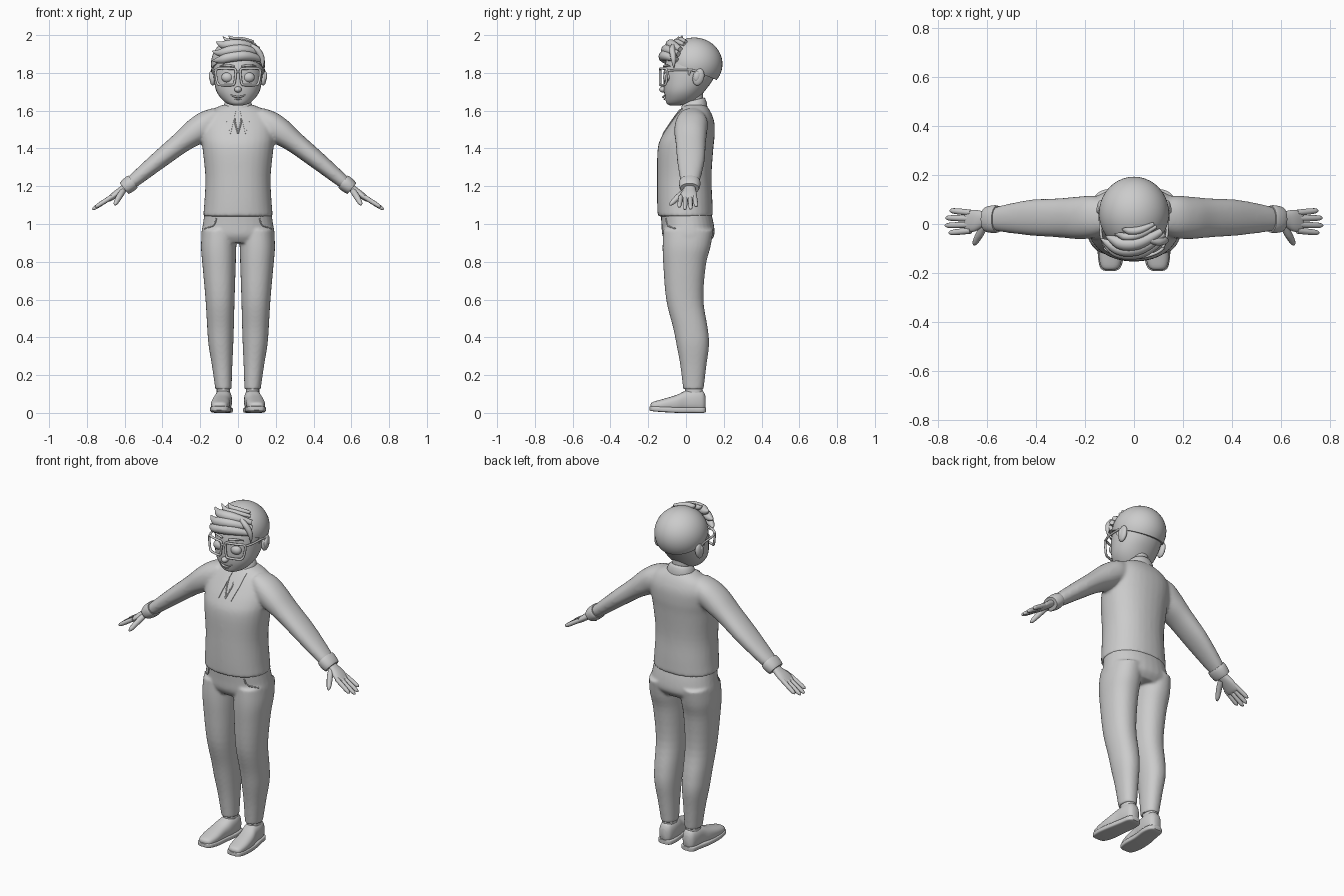
import bpy, bmesh, math
from mathutils import Vector, Matrix

grey = bpy.data.materials.new("plain_grey")
grey.diffuse_color = (0.6, 0.6, 0.6, 1)
UP = (Vector((0, 0, 0)), Vector((1, 0, 0)), Vector((0, 1, 0)), Vector((0, 0, 1)))
ALONG_Y = (Vector((0, 0, 0)), Vector((1, 0, 0)), Vector((0, 0, 1)), Vector((0, 1, 0)))
ARM = (Vector((0.2, 0, 1.508)), Vector((0, 1, 0)), Vector((0.625, 0, 0.781)), Vector((0.781, 0, -0.625)))


def add_object(name, data):
    ob = bpy.data.objects.new(name, data)
    bpy.context.collection.objects.link(ob)
    data.materials.append(grey)
    return ob


def finish(name, bm):
    bmesh.ops.recalc_face_normals(bm, faces=bm.faces)
    me = bpy.data.meshes.new(name)
    bm.to_mesh(me)
    bm.free()
    return add_object(name, me)


def spline_rows(rows, sub):
    """Catmull-Rom interpolation of cross-section rows."""
    out = []
    for i in range(len(rows) - 1):
        a, b, c, d = (rows[max(i - 1, 0)], rows[i], rows[i + 1], rows[min(i + 2, len(rows) - 1)])
        for k in range(sub):
            t = k / sub
            out.append([0.5 * (2 * q + (r - p) * t + (2 * p - 5 * q + 4 * r - s) * t * t
                               + (3 * q - p - 3 * r + s) * t ** 3) for p, q, r, s in zip(a, b, c, d)])
    return out + [list(rows[-1])]


def loft(bm, rows, frame=UP, sides=(1,), power=2.2, n=32, sub=4):
    """Rows are (t, u0, u1, v0, v1): rounded sections along the frame's last axis."""
    o, U, V, W = frame
    for sx in sides:
        rings = []
        for t, u0, u1, v0, v1 in spline_rows(rows, sub):
            ring = []
            for k in range(n):
                c, s = math.cos(2 * math.pi * k / n), math.sin(2 * math.pi * k / n)
                u = (u0 + u1) / 2 + (u1 - u0) / 2 * math.copysign(abs(c) ** (2 / power), c)
                v = (v0 + v1) / 2 + (v1 - v0) / 2 * math.copysign(abs(s) ** (2 / power), s)
                p = o + U * u + V * v + W * t
                ring.append(bm.verts.new((p.x * sx, p.y, p.z)))
            rings.append(ring)
        for a, b in zip(rings, rings[1:]):
            for k in range(n):
                bm.faces.new((a[k], a[(k + 1) % n], b[(k + 1) % n], b[k]))
        bm.faces.new(rings[0])
        bm.faces.new(rings[-1])


def solid(name, rows, **kw):
    bm = bmesh.new()
    loft(bm, rows, **kw)
    return finish(name, bm)


def ball(name, centre, radii, sides=(1,), tilt=0):
    bm = bmesh.new()
    for sx in sides:
        m = (Matrix.Translation((centre[0] * sx, centre[1], centre[2]))
             @ Matrix.Rotation(tilt, 4, 'X') @ Matrix.Diagonal((*radii, 1)))
        bmesh.ops.create_uvsphere(bm, u_segments=32, v_segments=20, radius=1, matrix=m)
    return finish(name, bm)


def tube(name, paths, radius, taper=None, sides=(1,), closed=False):
    cu = bpy.data.curves.new(name, 'CURVE')
    cu.dimensions = '3D'
    cu.bevel_depth = radius
    cu.bevel_resolution = 3
    cu.resolution_u = 6
    cu.use_fill_caps = True
    for pts in paths:
        for sx in sides:
            sp = cu.splines.new('NURBS')
            sp.points.add(len(pts) - 1)
            for i, p in enumerate(pts):
                sp.points[i].co = (p[0] * sx, p[1], p[2], 1)
                sp.points[i].radius = taper[i] if taper else 1
            sp.order_u = 3
            sp.use_endpoint_u = not closed
            sp.use_cyclic_u = closed
    return add_object(name, cu)


def blend(ob, voxel):
    """Melt overlapping volumes into one smooth skin."""
    m = ob.modifiers.new("skin", 'REMESH')
    m.mode, m.voxel_size, m.use_smooth_shade = 'VOXEL', voxel, True
    s = ob.modifiers.new("soften", 'SMOOTH')
    s.factor, s.iterations = 0.5, 8


def front_point(ob, x, z, lift):
    """Point on the front surface of a part."""
    deps = bpy.context.evaluated_depsgraph_get()
    hit, loc, _, _ = ob.evaluated_get(deps).ray_cast((x, -1, z), (0, 1, 0))
    return Vector((x, (loc.y if hit else -0.02) - lift, z))


BOTH = (1, -1)

# sweater: torso and sleeves
bm = bmesh.new()
loft(bm, [(1.04, -.185, .185, -.15, .142), (1.12, -.178, .178, -.153, .14), (1.25, -.173, .173, -.153, .135),
          (1.40, -.188, .188, -.15, .145), (1.47, -.195, .195, -.125, .152), (1.54, -.19, .19, -.08, .15),
          (1.595, -.155, .155, -.04, .13), (1.63, -.085, .085, -.01, .105)])
loft(bm, [(-.12, -.03, .09, -.035, .04), (-.05, -.055, .115, -.07, .065), (.03, -.062, .112, -.07, .07),
          (.13, -.055, .105, -.053, .06), (.27, -.048, .1, -.044, .052), (.40, -.036, .082, -.037, .042),
          (.47, -.028, .068, -.033, .036)], frame=ARM, sides=BOTH)
sweater = finish("sweater", bm)
blend(sweater, 0.009)
solid("cuff", [(.455, -.034, .074, -.038, .042), (.47, -.037, .077, -.041, .044),
               (.50, -.035, .073, -.039, .042), (.515, -.03, .068, -.034, .037)],
      frame=ARM, sides=BOTH, sub=2)

# trousers: hips and legs
bm = bmesh.new()
loft(bm, [(1.07, -.175, .175, -.135, .13), (1.0, -.186, .186, -.13, .147), (.94, -.195, .195, -.125, .15),
          (.90, -.185, .185, -.10, .12)])
loft(bm, [(.97, .01, .19, -.12, .145), (.88, .009, .196, -.124, .13), (.78, .012, .188, -.12, .105),
          (.6, .018, .172, -.105, .092), (.45, .022, .163, -.068, .115), (.36, .025, .156, -.05, .122),
          (.25, .03, .138, -.03, .108), (.125, .034, .12, -.015, .093)], sides=BOTH)
trousers = finish("trousers", bm)
blend(trousers, 0.007)
bpy.context.view_layer.update()
pocket = [front_point(trousers, x, z, 0) for x, z in [(.115, 1.03), (.12, 1.0), (.14, .985), (.175, .975)]]
tube("pocket_seam", [pocket], .004, sides=BOTH)

# ankles and shoes
solid("ankle", [(.06, .042, .114, -.005, .09), (.15, .042, .112, -.005, .088)], sides=BOTH)
solid("shoe", [(-.188, .085, .11, .025, .045), (-.175, .06, .134, .014, .058), (-.12, .045, .143, .01, .074),
               (-.05, .042, .138, .006, .095), (0, .034, .126, .004, .118), (.05, .032, .121, .004, .125),
               (.088, .04, .112, .004, .118), (.103, .058, .096, .02, .09)],
      frame=ALONG_Y, sides=BOTH, power=2.5)
solid("shoe_sole", [(-.192, .08, .115, .014, .034), (-.178, .055, .138, .009, .036), (-.12, .039, .148, .004, .034),
                    (-.04, .036, .142, 0, .03), (.04, .027, .127, 0, .03), (.09, .034, .118, 0, .03),
                    (.106, .055, .1, .004, .028)], frame=ALONG_Y, sides=BOTH, power=5)

# hands
solid("palm", [(.49, -.006, .046, -.015, .023), (.53, -.014, .052, -.015, .023), (.57, -.03, .058, -.012, .024),
               (.605, -.034, .056, -.008, .021), (.62, -.03, .052, -.003, .016)], frame=ARM, sides=BOTH)
fingers = []
for y, tip in [(-.027, .695), (-.003, .715), (.022, .712), (.046, .69)]:
    fingers.append([ARM[0] + ARM[1] * (y + (y - .01) * k * .25) + ARM[2] * (.008 + .012 * k) + ARM[3] * (.59 + (tip - .59) * k)
                    for k in (0, .4, .75, .95, 1)])
tube("fingers", fingers, .0125, (1, 1, .95, .75, .2), BOTH)
tube("thumb", [[(.61, .0, 1.175), (.625, -.035, 1.15), (.64, -.06, 1.125), (.65, -.08, 1.106), (.653, -.086, 1.1)]],
     .015, (1.1, 1.1, .95, .75, .2), BOTH)

# neck and collar
solid("neck", [(1.58, -.05, .05, -.01, .09), (1.72, -.05, .05, -.02, .09)])
collar = solid("collar", [(1.60, -.08, .08, -.032, .113), (1.625, -.077, .077, -.027, .11),
                          (1.652, -.064, .064, -.018, .1), (1.655, -.056, .056, -.01, .092)], sub=2)
for v in collar.data.vertices:
    v.co.z += (v.co.y - .04) * .25
bm = bmesh.new()
for sx in BOTH:
    bm.faces.new([bm.verts.new((x * sx, 0, z)) for x, z in [(.01, 1.605), (.072, 1.612), (.062, 1.55), (.04, 1.475)]])
bmesh.ops.subdivide_edges(bm, edges=bm.edges[:], cuts=7, use_grid_fill=True)
for v in bm.verts:
    v.co = front_point(sweater, v.co.x, v.co.z, .005)
flap = finish("collar_flap", bm)
flap.modifiers.new("thickness", 'SOLIDIFY').thickness = .009
neckline = [front_point(sweater, x, z, 0) for x, z in [(.02, 1.6), (.02, 1.56), (.012, 1.52), (0.0, 1.48)]]
tube("neckline_seam", [neckline], .004, sides=BOTH)

# head
solid("head", [(1.628, -.025, .025, -.085, -.03), (1.638, -.058, .058, -.102, .03), (1.665, -.09, .09, -.11, .065),
               (1.705, -.115, .115, -.117, .10), (1.76, -.127, .127, -.119, .14), (1.83, -.13, .13, -.115, .17),
               (1.9, -.118, .118, -.092, .165), (1.95, -.08, .08, -.05, .13), (1.965, -.03, .03, .0, .09)], power=2.1)
ball("ear", (.134, .066, 1.778), (.017, .03, .046), BOTH, -.25)
ball("ear_bowl", (.143, .058, 1.782), (.011, .017, .028), BOTH, -.25)
ball("nose", (0, -.122, 1.712), (.019, .02, .016))
ball("eye", (.056, -.098, 1.776), (.032, .024, .027), BOTH)
tube("mouth", [[(-.04, -.108, 1.684), (-.022, -.118, 1.675), (0, -.122, 1.672), (.022, -.118, 1.675), (.04, -.108, 1.684)]],
     .005, (.3, 1, 1.2, 1, .3))
tube("lower_lip", [[(-.02, -.112, 1.663), (0, -.117, 1.66), (.02, -.112, 1.663)]], .007, (.3, 1, .3))
tube("eyebrow", [[(.02, -.118, 1.834), (.06, -.112, 1.845), (.1, -.085, 1.835)]], .007, (.7, 1.2, .3), BOTH)

# glasses
rim = [(.012, -.137, 1.80), (.012, -.137, 1.822), (.04, -.135, 1.823), (.09, -.12, 1.823), (.118, -.1, 1.822),
       (.118, -.1, 1.79), (.108, -.106, 1.738), (.09, -.12, 1.735), (.035, -.135, 1.735), (.018, -.137, 1.738)]
tube("glasses_rim", [rim], .0065, sides=BOTH, closed=True)
tube("glasses_bridge", [[(-.014, -.137, 1.803), (0, -.14, 1.806), (.014, -.137, 1.803)]], .006)
tube("glasses_arm", [[(.114, -.1, 1.812), (.132, -.075, 1.815), (.138, 0, 1.815), (.138, .05, 1.815), (.136, .085, 1.79)]],
     .006, sides=BOTH)

# hair cap, cut along a sloping hairline
cap = bmesh.new()
bmesh.ops.create_uvsphere(cap, u_segments=40, v_segments=28, radius=1,
                          matrix=Matrix.Translation((0, .043, 1.847)) @ Matrix.Diagonal((.143, .15, .14, 1)))
cut = bmesh.ops.bisect_plane(cap, geom=cap.verts[:] + cap.edges[:] + cap.faces[:], plane_co=(0, .18, 1.755),
                             plane_no=(0, .12, .29), clear_inner=True)
bmesh.ops.holes_fill(cap, edges=[e for e in cap.edges if e.is_boundary])
finish("hair_cap", cap)
tube("sideburn", [[(.125, .025, 1.86), (.131, .02, 1.82), (.127, .015, 1.785)]], .014, (1, 1, .2), BOTH)

# swept fringe locks
locks = [[(.125, -.05, 1.87), (.06, -.11, 1.895), (-.04, -.122, 1.885), (-.1, -.1, 1.865), (-.135, -.06, 1.865)],
         [(.12, -.04, 1.9), (.05, -.095, 1.925), (-.04, -.11, 1.92), (-.1, -.085, 1.9), (-.135, -.06, 1.915)],
         [(.11, -.03, 1.925), (.04, -.075, 1.95), (-.04, -.085, 1.95), (-.085, -.065, 1.945), (-.115, -.05, 1.965)]]
tube("fringe_lock", locks, .027, (.5, 1, 1.05, .8, .1))
tufts = [[(.09, -.01, 1.95), (.03, -.045, 1.965), (-.03, -.055, 1.965), (-.06, -.045, 1.97), (-.08, -.04, 1.992)],
         [(.08, .0, 1.965), (.03, -.025, 1.975), (-.01, -.03, 1.975), (-.035, -.025, 1.98), (-.05, -.02, 1.997)],
         [(.05, -.06, 1.955), (.09, -.075, 1.935), (.12, -.07, 1.9), (.132, -.065, 1.86), (.13, -.065, 1.825)]]
tube("top_tuft", tufts, .016, (.5, 1, 1, .8, .1))

# bake curves and modifiers, then shade
bpy.ops.object.select_all(action='SELECT')
bpy.context.view_layer.objects.active = sweater
bpy.ops.object.convert(target='MESH')
bpy.ops.object.shade_smooth_by_angle(angle=math.radians(45))
